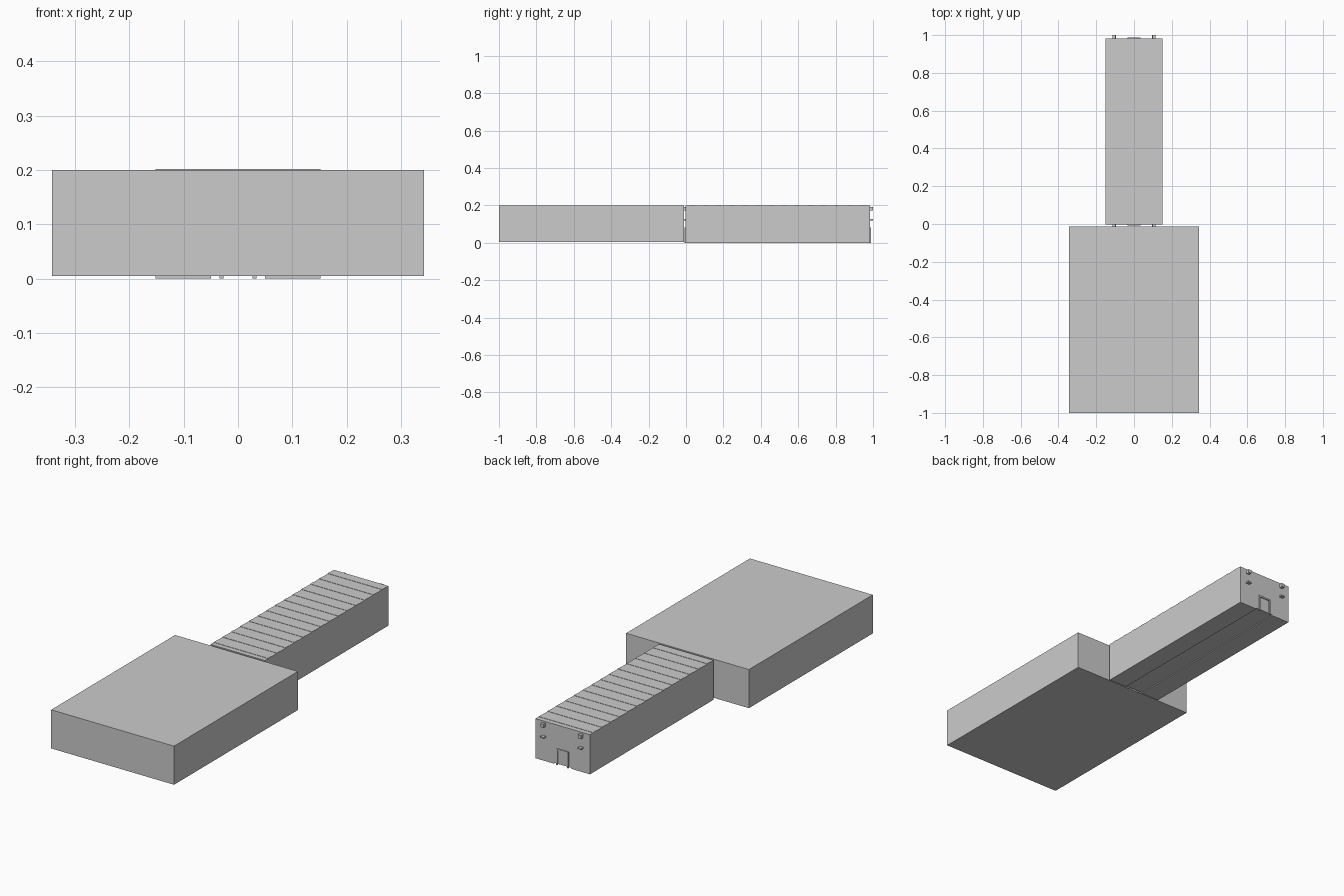
import bpy, math

if "Cube" in bpy.data.objects:
    bpy.data.objects.remove(bpy.data.objects["Cube"])

def box(name, x0, x1, y0, y1, z0, z1):
    bpy.ops.mesh.primitive_cube_add(size=1, location=((x0+x1)/2, (y0+y1)/2, (z0+z1)/2))
    o = bpy.context.object
    o.name = name
    o.scale = (x1-x0, y1-y0, z1-z0)
    bpy.ops.object.transform_apply(location=False, rotation=False)
    return o

# Wide plain block at the front
box("wide_block", -0.343, 0.343, -1.0, -0.012, 0.005, 0.2)

# Narrow body with two sills leaving a shallow channel underneath
Y0, Y1 = -0.002, 0.983
W = 0.152
profile = [(-W, 0), (-0.05, 0), (-0.05, 0.005), (0.05, 0.005),
           (0.05, 0), (W, 0), (W, 0.2), (-W, 0.2)]
n = len(profile)
verts = [(x, y, z) for y in (Y0, Y1) for x, z in profile]
faces = [tuple(range(n)), tuple(range(2*n-1, n-1, -1))]
faces += [(i, i+n, (i+1) % n + n, (i+1) % n) for i in range(n)]
mesh = bpy.data.meshes.new("narrow_body")
mesh.from_pydata(verts, [], faces)
body = bpy.data.objects.new("narrow_body", mesh)
bpy.context.collection.objects.link(body)

# Low ribs across the roof
rib = box("roof_ribs", -W, W, Y0 + 0.025, Y0 + 0.05, 0.195, 0.2015)
arr = rib.modifiers.new("repeat", 'ARRAY')
arr.count = 14
arr.use_relative_offset = False
arr.use_constant_offset = True
arr.constant_offset_displace = (0, 0.07, 0)

# Fittings on both end walls
for end, wall, s in (("front", Y0, -1), ("back", Y1, 1)):
    def fitting(name, x0, x1, depth, z0, z1):
        a, b = sorted((wall - s*0.002, wall + s*depth))
        return box(end + "_" + name, x0, x1, a, b, z0, z1)
    reach = 0.017 if s > 0 else 0.014
    for side in (-1, 1):
        x = side*0.105
        fitting("upper_lamp", x-0.008, x+0.008, reach, 0.174, 0.192)
        fitting("lower_bracket", x-0.01, x+0.01, reach, 0.12, 0.127)
        a, b = sorted((side*0.027, side*0.034))
        fitting("door_post", a, b, 0.005, 0.0, 0.078)
    fitting("door_lintel", -0.034, 0.034, 0.005, 0.074, 0.082)
